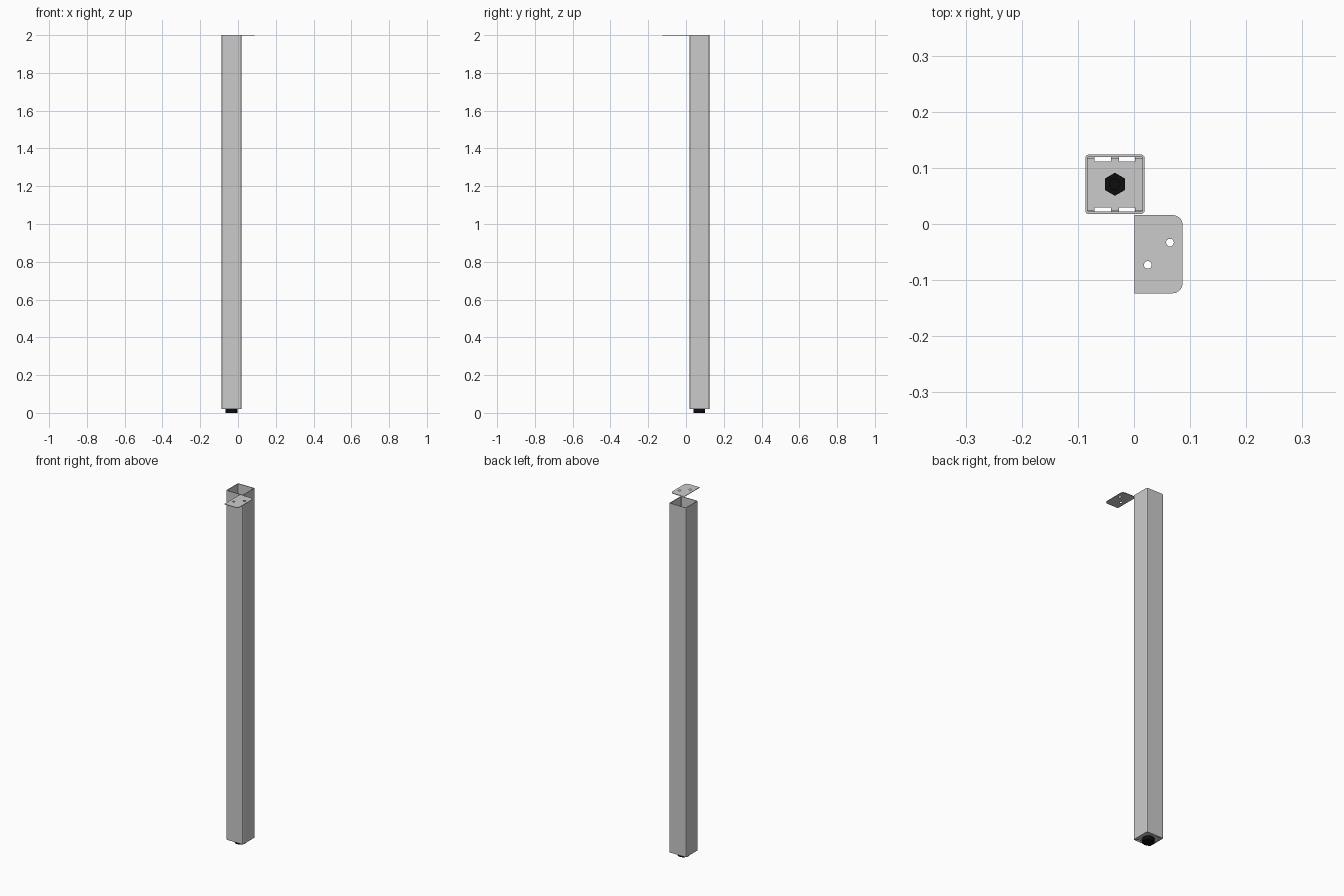
import bpy, bmesh, math

if "Cube" in bpy.data.objects:
    bpy.data.objects.remove(bpy.data.objects["Cube"])

CX, CY = -0.034, 0.0708       # tube axis
HALF, WALL = 0.0528, 0.004    # tube half width and wall
Z0, TOP = 0.02, 2.0

black = bpy.data.materials.new("black")
black.diffuse_color = (0.004, 0.004, 0.004, 1)
black.use_nodes = True
black.node_tree.nodes["Principled BSDF"].inputs["Base Color"].default_value = black.diffuse_color


def rounded_rect(x0, y0, x1, y1, radii, seg=5):
    """Outline with one radius per corner, counter-clockwise from lower left."""
    pts = []
    corners = [(x0, y0, 1, 1), (x1, y0, -1, 1), (x1, y1, -1, -1), (x0, y1, 1, -1)]
    for i, ((x, y, sx, sy), r) in enumerate(zip(corners, radii)):
        if r == 0:
            pts.append((x, y))
            continue
        for k in range(seg + 1):
            a = math.pi + (i + k / seg) * math.pi / 2
            pts.append((x + sx * r + r * math.cos(a), y + sy * r + r * math.sin(a)))
    return pts


def ngon(x, y, r, n, turn=0.0):
    return [(x + r * math.cos(turn + 2 * math.pi * k / n),
             y + r * math.sin(turn + 2 * math.pi * k / n)) for k in range(n)]


def prism(name, outlines, z0, z1, mat=None):
    """Extrude an outline, with any further outlines cut as holes."""
    bm = bmesh.new()
    edges = []
    for pts in outlines:
        vs = [bm.verts.new((x, y, z0)) for x, y in pts]
        edges += [bm.edges.new((vs[i - 1], vs[i])) for i in range(len(vs))]
    if len(outlines) == 1:
        bm.faces.new(vs)
    else:
        bmesh.ops.triangle_fill(bm, edges=edges, use_beauty=True)
    ext = bmesh.ops.extrude_face_region(bm, geom=bm.faces[:], use_keep_orig=True)
    for v in ext["geom"]:
        if isinstance(v, bmesh.types.BMVert):
            v.co.z = z1
    bmesh.ops.recalc_face_normals(bm, faces=bm.faces[:])
    me = bpy.data.meshes.new(name)
    bm.to_mesh(me)
    bm.free()
    ob = bpy.data.objects.new(name, me)
    bpy.context.collection.objects.link(ob)
    if mat:
        me.materials.append(mat)
    return ob


def box(name, x0, x1, y0, y1, z0, z1):
    return prism(name, [[(x0, y0), (x1, y0), (x1, y1), (x0, y1)]], z0, z1)


# Square tube, open at both ends
inner = HALF - WALL
prism("leg_tube", [
    rounded_rect(CX - HALF, CY - HALF, CX + HALF, CY + HALF, [0.006] * 4),
    rounded_rect(CX - inner, CY - inner, CX + inner, CY + inner, [0.002] * 4)],
    Z0, TOP)

# Mounting plate with two rounded corners and two screw holes
prism("mounting_plate", [
    rounded_rect(0.001, -0.1235, 0.0867, 0.016, [0, 0.018, 0.018, 0]),
    ngon(0.064, -0.033, 0.007, 10), ngon(0.0245, -0.073, 0.007, 10)],
    TOP - 0.003, TOP)

# Foot insert: base sheet with three upturned tabs on two sides
box("foot_insert_base", CX - inner, CX + inner, CY - 0.041, CY + 0.041, Z0 + 0.002, Z0 + 0.005)
for side in (-1, 1):
    for x0, x1 in ((-inner, -0.036), (-0.007, 0.007), (0.036, inner)):
        ya, yb = sorted((CY + side * 0.041, CY + side * inner))
        box("foot_insert_tab_base", CX + x0, CX + x1, ya, yb, Z0 + 0.002, Z0 + 0.005)
        ya, yb = sorted((CY + side * (inner - 0.003), CY + side * inner))
        box("foot_insert_tab", CX + x0, CX + x1, ya, yb, Z0 + 0.005, Z0 + 0.03)

# Adjustable foot: pad below, hex nut and bolt end above
prism("foot_pad", [ngon(CX, CY, 0.031, 16)], 0, Z0 + 0.002, black)
prism("foot_nut", [ngon(CX, CY, 0.0205, 6, math.pi / 2)], Z0 + 0.005, Z0 + 0.02, black)
prism("foot_bolt", [ngon(CX, CY, 0.010, 16)], Z0 + 0.02, Z0 + 0.026, black)
